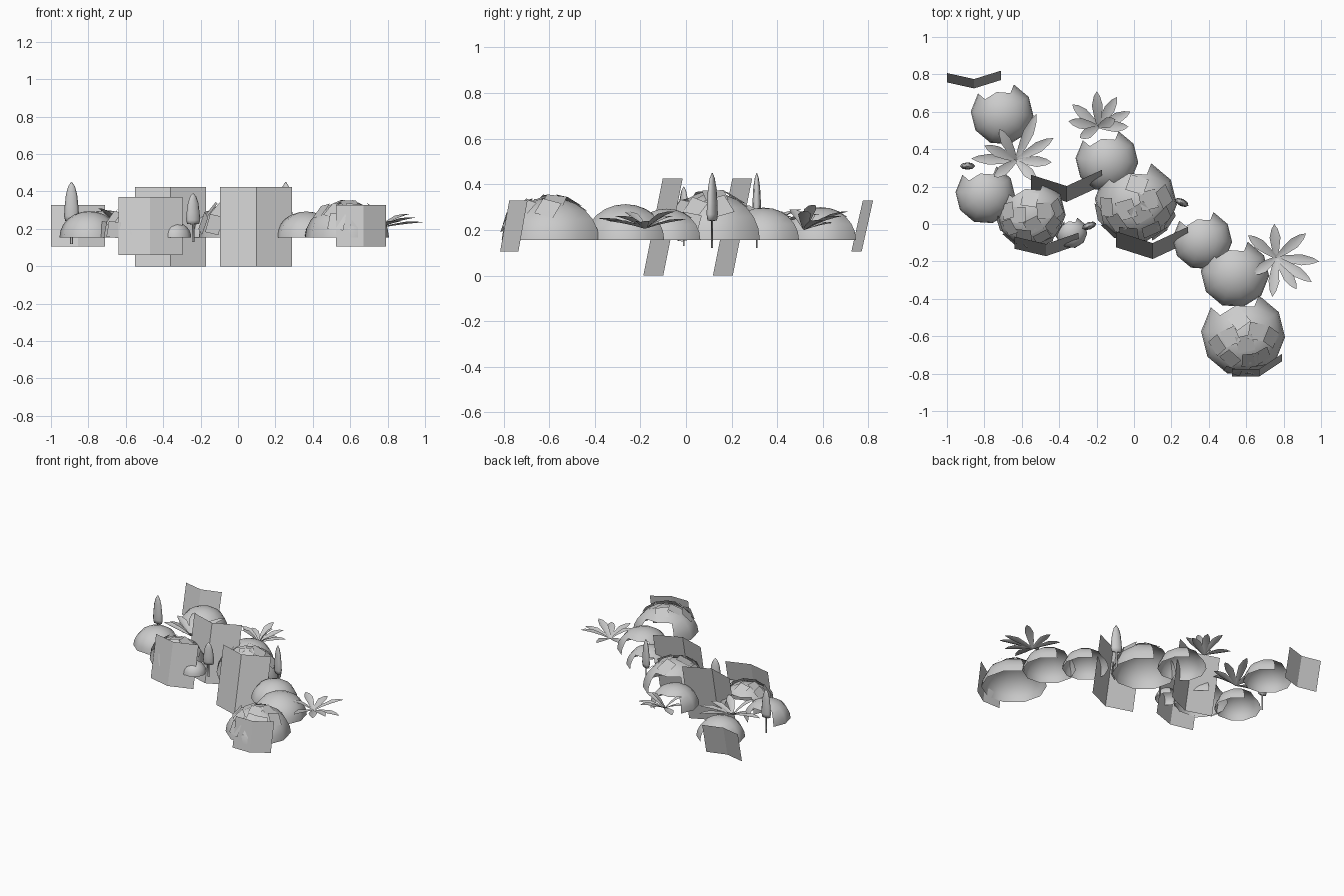
import bpy, math, random
from mathutils import Vector, Matrix

if "Cube" in bpy.data.objects:
    bpy.data.objects.remove(bpy.data.objects["Cube"])

random.seed(4)
BASE = 0.155


def make(name, verts, faces, smooth=False):
    me = bpy.data.meshes.new(name)
    me.from_pydata([tuple(v) for v in verts], [], faces)
    me.update()
    ob = bpy.data.objects.new(name, me)
    bpy.context.collection.objects.link(ob)
    for p in me.polygons:
        p.use_smooth = smooth
    return ob


# open ten-sided bush dome with an arch missing at the back
def dome(name, x, y, r, h):
    n, rings = 10, 6
    verts, faces = [], []
    for j in range(rings):
        lat = math.radians(90 * j / rings)
        for i in range(n):
            a = math.radians(68 + 36 * i)
            verts.append((x + r * math.cos(lat) * math.cos(a),
                          y + r * math.cos(lat) * math.sin(a),
                          BASE + h * math.sin(lat)))
    top = len(verts)
    verts.append((x, y, BASE + h))
    for j in range(rings):
        for i in range(n):
            if j < 3 and i < 2:
                continue
            k = (i + 1) % n
            if j < rings - 1:
                faces.append((j*n + i, j*n + k, j*n + n + k, j*n + n + i))
            else:
                faces.append((j*n + i, j*n + k, top))
    make(name, verts, faces, True)


# small square leaves laid over the front and top of a dome
def leaf_squares(name, x, y, r, h, size, rows):
    verts, faces = [], []
    for lat, a0, a1, count in rows:
        for i in range(count):
            a = math.radians(a0 + (a1 - a0) * (i + 0.5) / count + random.uniform(-6, 6))
            la = math.radians(lat + random.uniform(-5, 5))
            nrm = Vector((math.cos(la)*math.cos(a), math.cos(la)*math.sin(a), math.sin(la)))
            c = Vector((x + r*nrm.x, y + r*nrm.y, BASE + h*nrm.z)) + nrm * 0.002
            u = Vector((-math.sin(a), math.cos(a), 0))
            v = nrm.cross(u)
            t = random.uniform(-0.4, 0.4)
            u, v = u*math.cos(t) + v*math.sin(t), v*math.cos(t) - u*math.sin(t)
            v = v + nrm * 0.12
            s, b = size / 2, len(verts)
            verts += [c - u*s - v*s, c + u*s - v*s, c + u*s + v*s, c - u*s + v*s]
            faces.append((b, b + 1, b + 2, b + 3))
    make(name, verts, faces)


# bent, backward-leaning card: three bottom points
def card(name, pts, z0, z1, lean):
    verts = [(x, y, z0) for x, y in pts] + [(x, y + lean, z1) for x, y in pts]
    make(name, verts, [(0, 1, 4, 3), (1, 2, 5, 4)])


# rosette of keeled pointed leaves given by tip positions
def rosette(name, x, y, z, tips):
    verts, faces = [], []
    sections = [(0, 0.008), (0.3, 0.021), (0.6, 0.029), (0.85, 0.017)]
    for tx, ty, tz in tips:
        d = Vector((tx - x, ty - y, 0))
        side = Vector((-d.y, d.x, 0)).normalized()
        b = len(verts)
        for t, w in sections:
            zc = z + (tz - z) * (1.5 * t - 0.5 * t * t)
            c = Vector((x + d.x*t, y + d.y*t, zc))
            verts += [c - side*w + Vector((0, 0, w*0.4)), c,
                      c + side*w + Vector((0, 0, w*0.4))]
        verts.append(Vector((tx, ty, tz)))
        for k in range(3):
            q = b + 3*k
            faces += [(q, q+1, q+4, q+3), (q+1, q+2, q+5, q+4)]
        q = b + 9
        faces += [(q, q+1, q+3), (q+1, q+2, q+3)]
    make(name, verts, faces, True)


# flattened spindle on a thin stalk
def spindle(name, x, y, z0, z1, rot):
    prof = [(0, 0.007), (0.36, 0.007), (0.37, 0.034), (0.45, 0.04), (0.6, 0.037),
            (0.8, 0.03), (0.93, 0.018), (1, 0.003)]
    n, verts, faces = 8, [], []
    m = Matrix.Rotation(math.radians(rot), 3, 'Z')
    for t, r in prof:
        for i in range(n):
            a = 2 * math.pi * i / n
            p = m @ Vector((r*math.cos(a), 0.5*r*math.sin(a), 0))
            verts.append((x + p.x, y + p.y, z0 + (z1 - z0)*t))
    for j in range(len(prof) - 1):
        for i in range(n):
            k = (i + 1) % n
            faces.append((j*n + i, j*n + k, j*n + n + k, j*n + n + i))
    faces.append(tuple(range((len(prof) - 1)*n, len(prof)*n)))
    make(name, verts, faces, True)


# bushes
domes = {
    "bush_back_left": (-0.705, 0.59, 0.168, 0.145),
    "bush_left": (-0.795, 0.16, 0.16, 0.14),
    "bush_leafy_left": (-0.55, 0.06, 0.185, 0.15),
    "bush_small": (-0.335, -0.045, 0.085, 0.08),
    "bush_back_mid": (-0.145, 0.34, 0.168, 0.143),
    "bush_leafy_mid": (0.01, 0.12, 0.22, 0.205),
    "bush_right": (0.365, -0.085, 0.16, 0.138),
    "bush_right_mid": (0.54, -0.265, 0.183, 0.158),
    "bush_leafy_front": (0.583, -0.59, 0.225, 0.185),
}
for nm, (x, y, r, h) in domes.items():
    dome(nm, x, y, r, h)

# leaf coverings
leaf_squares("leaves_left", *domes["bush_leafy_left"], 0.085,
             [(20, 185, 350, 5), (45, 150, 390, 6), (68, 140, 500, 4)])
leaf_squares("leaves_mid", *domes["bush_leafy_mid"], 0.1,
             [(18, 185, 350, 5), (42, 175, 385, 6), (68, 180, 480, 4)])
leaf_squares("leaves_front", *domes["bush_leafy_front"], 0.09,
             [(30, 240, 300, 2), (52, 190, 370, 5), (72, 60, 420, 4)])

# bent cards
card("card_back_left", [(-1.0, 0.757), (-0.855, 0.725), (-0.71, 0.77)], 0.105, 0.328, 0.05)
card("card_mid_left", [(-0.55, 0.178), (-0.36, 0.118), (-0.17, 0.205)], 0, 0.425, 0.085)
card("card_mid", [(-0.095, -0.125), (0.1, -0.187), (0.288, -0.1)], 0, 0.425, 0.085)
card("card_left", [(-0.64, -0.132), (-0.47, -0.172), (-0.297, -0.112)], 0.06, 0.37, 0.065)
card("card_front", [(0.525, -0.815), (0.67, -0.815), (0.79, -0.735)], 0.105, 0.328, 0.04)

# rosettes
rosette("rosette_left", -0.63, 0.34, 0.2,
        [(-0.52, 0.59, 0.27), (-0.43, 0.46, 0.26), (-0.44, 0.33, 0.25), (-0.52, 0.23, 0.28),
         (-0.87, 0.35, 0.24), (-0.80, 0.42, 0.28), (-0.72, 0.51, 0.29), (-0.75, 0.25, 0.31)])
rosette("rosette_back", -0.19, 0.52, 0.2,
        [(-0.2, 0.71, 0.28), (-0.09, 0.68, 0.26), (-0.02, 0.6, 0.24), (-0.03, 0.52, 0.28),
         (-0.33, 0.64, 0.23), (-0.35, 0.55, 0.27), (-0.29, 0.46, 0.29), (-0.1, 0.56, 0.31)])
rosette("rosette_right", 0.76, -0.18, 0.205,
        [(0.75, 0.0, 0.245), (0.92, -0.05, 0.28), (0.99, -0.2, 0.235), (0.95, -0.31, 0.26),
         (0.87, -0.35, 0.24), (0.74, -0.39, 0.25), (0.61, -0.06, 0.26), (0.64, -0.27, 0.28)])

# spindles
spindle("spindle_left", -0.89, 0.31, 0.12, 0.45, 0)
spindle("spindle_mid", -0.24, -0.01, 0.13, 0.39, 20)
spindle("spindle_right", 0.255, 0.115, 0.12, 0.45, -25)
